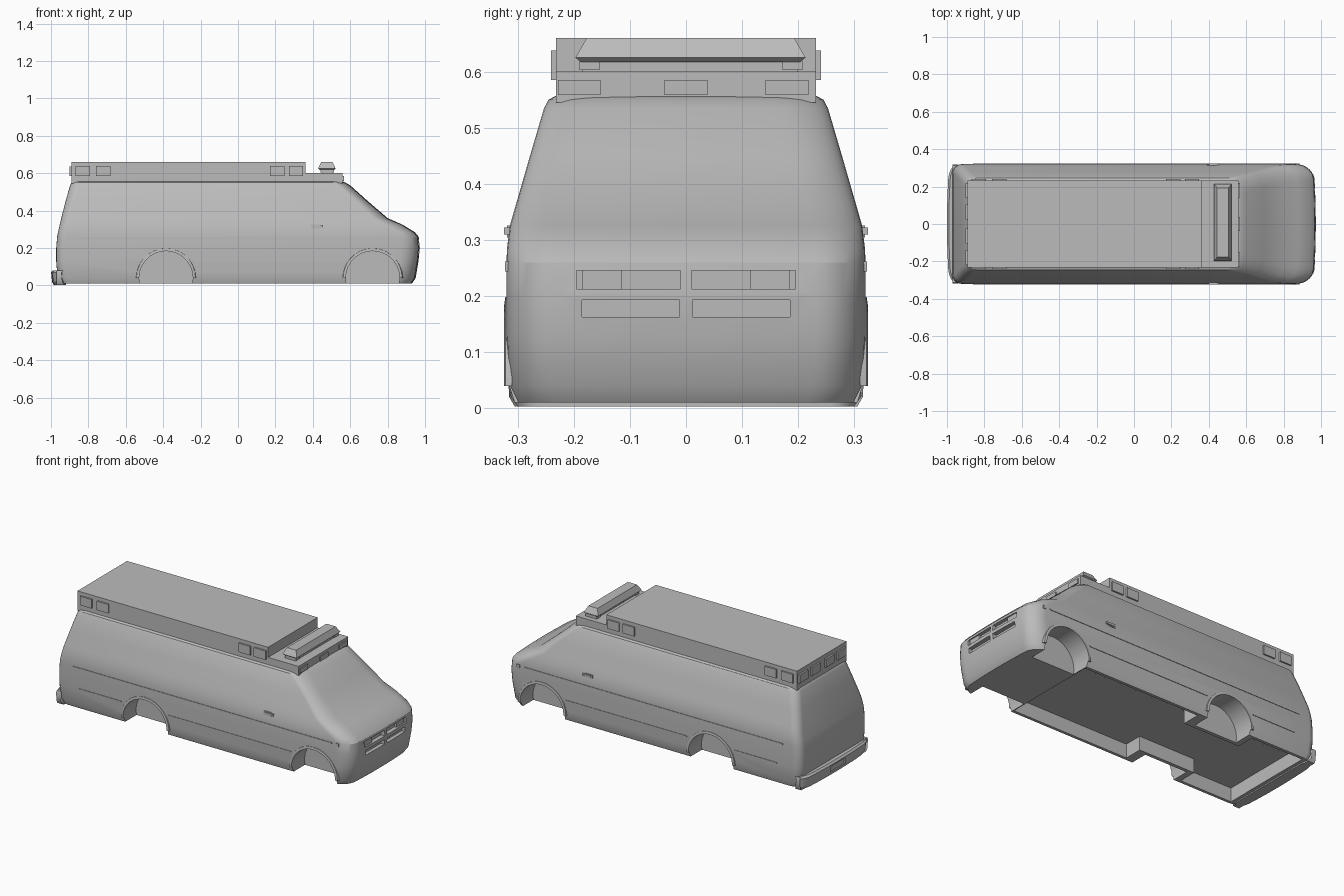
import bpy, bmesh, math
from mathutils import Vector

if "Cube" in bpy.data.objects:
    bpy.data.objects.remove(bpy.data.objects["Cube"], do_unlink=True)

paint = bpy.data.materials.new("plain grey")
paint.use_nodes = True
GREY = (0.5, 0.5, 0.5, 1)
paint.diffuse_color = GREY
paint.node_tree.nodes["Principled BSDF"].inputs["Base Color"].default_value = GREY


def finish(name, bm, smooth=False):
    bmesh.ops.recalc_face_normals(bm, faces=bm.faces)
    mesh = bpy.data.meshes.new(name)
    bm.to_mesh(mesh)
    bm.free()
    obj = bpy.data.objects.new(name, mesh)
    bpy.context.collection.objects.link(obj)
    mesh.materials.append(paint)
    if smooth:
        shade(obj)
    return obj


def shade(obj):
    bpy.ops.object.select_all(action="DESELECT")
    obj.select_set(True)
    bpy.context.view_layer.objects.active = obj
    bpy.ops.object.shade_smooth_by_angle(angle=math.radians(28))


def loft(name, rings, smooth=False):
    bm = bmesh.new()
    loops = [[bm.verts.new(p) for p in ring] for ring in rings]
    n = len(loops[0])
    for a, b in zip(loops, loops[1:]):
        for i in range(n):
            j = (i + 1) % n
            bm.faces.new((a[i], a[j], b[j], b[i]))
    bm.faces.new(loops[0])
    bm.faces.new(loops[-1])
    return finish(name, bm, smooth)


def box(name, x, y, z):
    corners = [(x[0], y[0]), (x[1], y[0]), (x[1], y[1]), (x[0], y[1])]
    return loft(name, [[(*c, h) for c in corners] for h in z])


def outline(z, rear, front, half, corner=0.1, bow=0.012):
    """Plan outline with rounded corners and a slightly bowed nose."""
    side = []
    ly, rl = 0.09, 0.05
    for k in range(5):
        y = (half - ly) * k / 4
        side.append((front - bow * (y / half) ** 2, y))
    fx = side[-1][0]
    for k in range(1, 9):
        a = math.pi / 2 * k / 8
        side.append((fx - corner * (1 - math.cos(a)), half - ly + ly * math.sin(a)))
    for k in range(6):
        a = math.pi / 2 * k / 5
        side.append((rear + rl - rl * math.sin(a) * 1.0, half - rl + rl * math.cos(a)))
    side.append((rear, 0))
    mirror = [(x, -y) for x, y in reversed(side[1:-1])]
    return [(x, y, z) for x, y in side + mirror]


def cut(obj, cutters):
    for c in cutters:
        c.hide_render = True
        mod = obj.modifiers.new("cut", "BOOLEAN")
        mod.operation, mod.solver, mod.object = "DIFFERENCE", "EXACT", c
        bpy.context.view_layer.objects.active = obj
        bpy.ops.object.modifier_apply(modifier=mod.name)


def span(s, a, b):
    return sorted((s * a, s * b))


def arch_ring(x, r, y, z=0.04, n=28):
    return [(x + r * math.cos(math.tau * i / n), y, z + r * math.sin(math.tau * i / n))
            for i in range(n)]


# Body shell: height, rear, nose, half width, corner length
body = loft("van_body", [outline(*s) for s in (
    (0.01, -0.95, 0.93, 0.305), (0.04, -0.965, 0.95, 0.315),
    (0.13, -0.972, 0.965, 0.32), (0.20, -0.972, 0.972, 0.32),
    (0.26, -0.967, 0.966, 0.32), (0.285, -0.962, 0.945, 0.319),
    (0.325, -0.953, 0.88, 0.314), (0.36, -0.945, 0.80, 0.304, 0.08),
    (0.45, -0.922, 0.695, 0.278, 0.06), (0.535, -0.898, 0.60, 0.253, 0.06),
    (0.55, -0.89, 0.575, 0.245, 0.06), (0.558, -0.88, 0.555, 0.23, 0.06))])

# Bumpers
front_bumper = loft("front_bumper", [outline(*s) for s in (
    (0.003, 0.8, 0.955, 0.292), (0.04, 0.8, 0.998, 0.314),
    (0.125, 0.8, 1.0, 0.322), (0.137, 0.8, 0.985, 0.319))])
rear_bumper = loft("rear_bumper", [
    [(-x, y, z) for x, y, z in outline(z, 0.92, f, h, 0.05)]
    for z, f, h in ((0.003, 0.985, 0.305), (0.02, 0.995, 0.315),
                    (0.07, 1.0, 0.318), (0.08, 0.99, 0.314))])

# Wheel wells, hollow underside and openings
ARCHES = (0.72, -0.385)
wells, hollows, grilles, slots = [], [], [], []
hollows.append(box("cut_floor", (-0.9, 0.575), (-0.18, 0.18), (-0.1, 0.092)))
for s in (-1, 1):
    for x in ARCHES:
        wells.append(loft("cut_well", [arch_ring(x, 0.144, s * y) for y in (0.2, 0.5)]))
    for x in ((-0.19, 0.574), (-0.901, -0.56)):
        hollows.append(box("cut_sill", x, span(s, 0.17, 0.288), (-0.1, 0.0921)))
    for y, z in (((0.01, 0.195), (0.213, 0.246)), ((0.012, 0.185), (0.163, 0.193))):
        grilles.append(box("cut_grille", (0.945, 1.1), span(s, *y), z))
    slots.append(box("cut_slot", (0.975, 1.1), span(s, 0.03, 0.105), (0.094, 0.123)))
plate_recess = box("cut_plate", (-1.1, -0.988), (-0.07, 0.07), (0.025, 0.062))
cut(body, wells + hollows + grilles)
cut(front_bumper, wells + slots)
cut(rear_bumper, [plate_recess])
for helper in wells + hollows + grilles + slots + [plate_recess]:
    bpy.data.objects.remove(helper, do_unlink=True)
for obj in (body, front_bumper, rear_bumper):
    shade(obj)

# Side trim, handles, lamps and arch lips
for s, tag in ((-1, "right"), (1, "left")):
    box(tag + "_belt_trim", (-0.86, 0.84), span(s, 0.31, 0.323), (0.249, 0.257))
    for i, x in enumerate(((-0.82, -0.54), (-0.23, 0.57))):
        box(f"{tag}_sill_trim_{i}", x, span(s, 0.31, 0.323), (0.128, 0.134))
    box(tag + "_door_handle", (0.40, 0.455), span(s, 0.31, 0.324), (0.31, 0.322))
    box(tag + "_handle_plate", (0.39, 0.44), span(s, 0.31, 0.319), (0.304, 0.326))
    box(tag + "_side_marker", (0.865, 0.885), span(s, 0.30, 0.323), (0.244, 0.262))
    box(tag + "_headlamp", (0.93, 0.958), span(s, 0.115, 0.185), (0.212, 0.247))
    for i, x in enumerate(ARCHES):
        bm = bmesh.new()
        grid = []
        for k in range(15):
            a = math.pi * k / 14
            grid.append([bm.verts.new((x + r * math.cos(a), s * y, 0.04 + r * math.sin(a)))
                         for r, y in ((0.144, 0.31), (0.144, 0.324), (0.158, 0.322), (0.162, 0.31))])
        for a, b in zip(grid, grid[1:]):
            for j in range(4):
                bm.faces.new((a[j], a[j - 1], b[j - 1], b[j]))
        bm.faces.new(grid[0])
        bm.faces.new(grid[-1])
        finish(f"{tag}_arch_lip_{i}", bm, True)

# Roof box with the lower step over the cab
loft("roof_box", [[(x, y, z) for x, z in (
    (-0.89, 0.545), (0.56, 0.545), (0.56, 0.60), (0.36, 0.60), (0.36, 0.66), (-0.89, 0.66))]
    for y in (-0.232, 0.232)])

# Warning lamps around the roof box
for s in (-1, 1):
    for i, x in enumerate((-0.83, -0.72, 0.21, 0.31)):
        box(f"side_lamp_{i}", (x - 0.038, x + 0.038), span(s, 0.225, 0.241), (0.585, 0.638))
for i, y in enumerate((-0.18, -0.065, 0.065, 0.18)):
    box(f"rear_lamp_{i}", (-0.9, -0.88), (y - 0.04, y + 0.04), (0.585, 0.635))
for i, y in enumerate((-0.19, 0, 0.18)):
    box(f"front_lamp_{i}", (0.55, 0.567), (y - 0.038, y + 0.038), (0.558, 0.585))

# Light bar on the step
box("light_bar_base", (0.45, 0.505), (-0.185, 0.2), (0.598, 0.625))
loft("light_bar", [[(0.475 + a * w, 0.008 + b * l, z) for a, b in ((-1, -1), (1, -1), (1, 1), (-1, 1))]
                   for z, w, l in ((0.617, 0.038, 0.195), (0.625, 0.047, 0.205), (0.66, 0.03, 0.185))])
for i, y in enumerate((-0.172, 0.19)):
    box(f"light_bar_lamp_{i}", (0.44, 0.512), (y - 0.018, y + 0.018), (0.603, 0.62))
